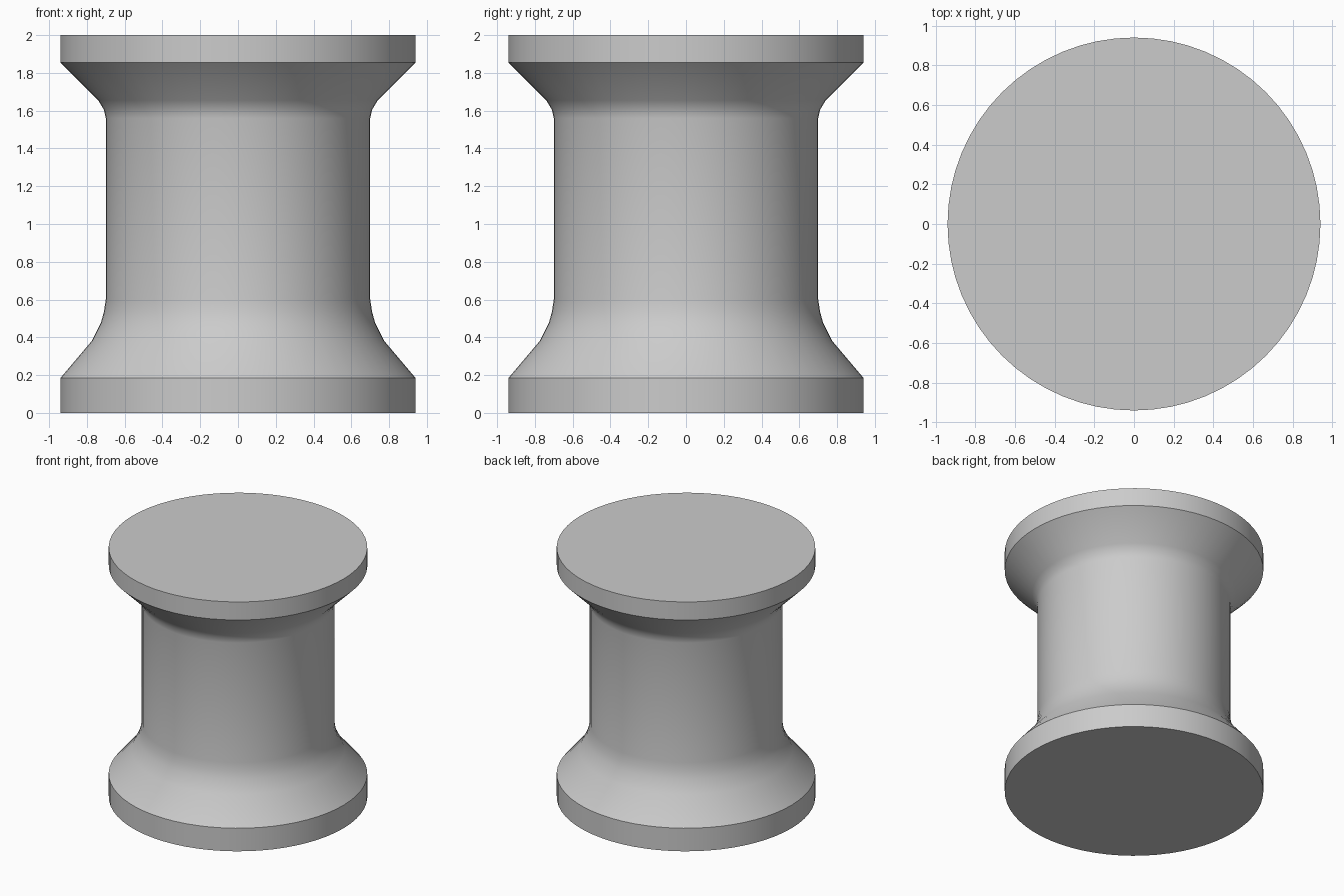
import bpy
import bmesh
from math import pi

cube = bpy.data.objects.get("Cube")
if cube:
    bpy.data.objects.remove(cube, do_unlink=True)

# Single plain grey finish
grey = bpy.data.materials.new("plain_grey")
grey.use_nodes = True
colour = (0.6, 0.6, 0.6, 1)
grey.diffuse_color = colour
grey.node_tree.nodes["Principled BSDF"].inputs["Base Color"].default_value = colour

# Half profile of the spool: radius, height
PROFILE = [
    (0, 0), (0.94, 0), (0.94, 0.185),                # base rim
    (0.775, 0.38), (0.725, 0.48), (0.71, 0.535), (0.70, 0.6),    # lower flare
    (0.70, 1.56), (0.71, 1.605), (0.74, 1.655),      # shaft and upper fillet
    (0.94, 1.855), (0.94, 2), (0, 2),                # top rim
]


def lathe(name, profile, steps, material):
    """Spin a half profile around the z axis into a closed solid."""
    bm = bmesh.new()
    verts = [bm.verts.new((r, 0, z)) for r, z in profile]
    edges = [bm.edges.new(pair) for pair in zip(verts, verts[1:])]
    bmesh.ops.spin(bm, geom=verts + edges, cent=(0, 0, 0), axis=(0, 0, 1),
                   angle=2 * pi, steps=steps, use_duplicate=False)
    bmesh.ops.remove_doubles(bm, verts=bm.verts, dist=0.0001)
    bmesh.ops.recalc_face_normals(bm, faces=bm.faces)
    mesh = bpy.data.meshes.new(name)
    bm.to_mesh(mesh)
    bm.free()
    mesh.materials.append(material)
    obj = bpy.data.objects.new(name, mesh)
    bpy.context.collection.objects.link(obj)
    return obj


spool = lathe("spool_body", PROFILE, 64, grey)

# Smooth around the axis, crisp at the rims
bpy.ops.object.select_all(action="DESELECT")
spool.select_set(True)
bpy.context.view_layer.objects.active = spool
bpy.ops.object.shade_smooth_by_angle(angle=pi / 6)
